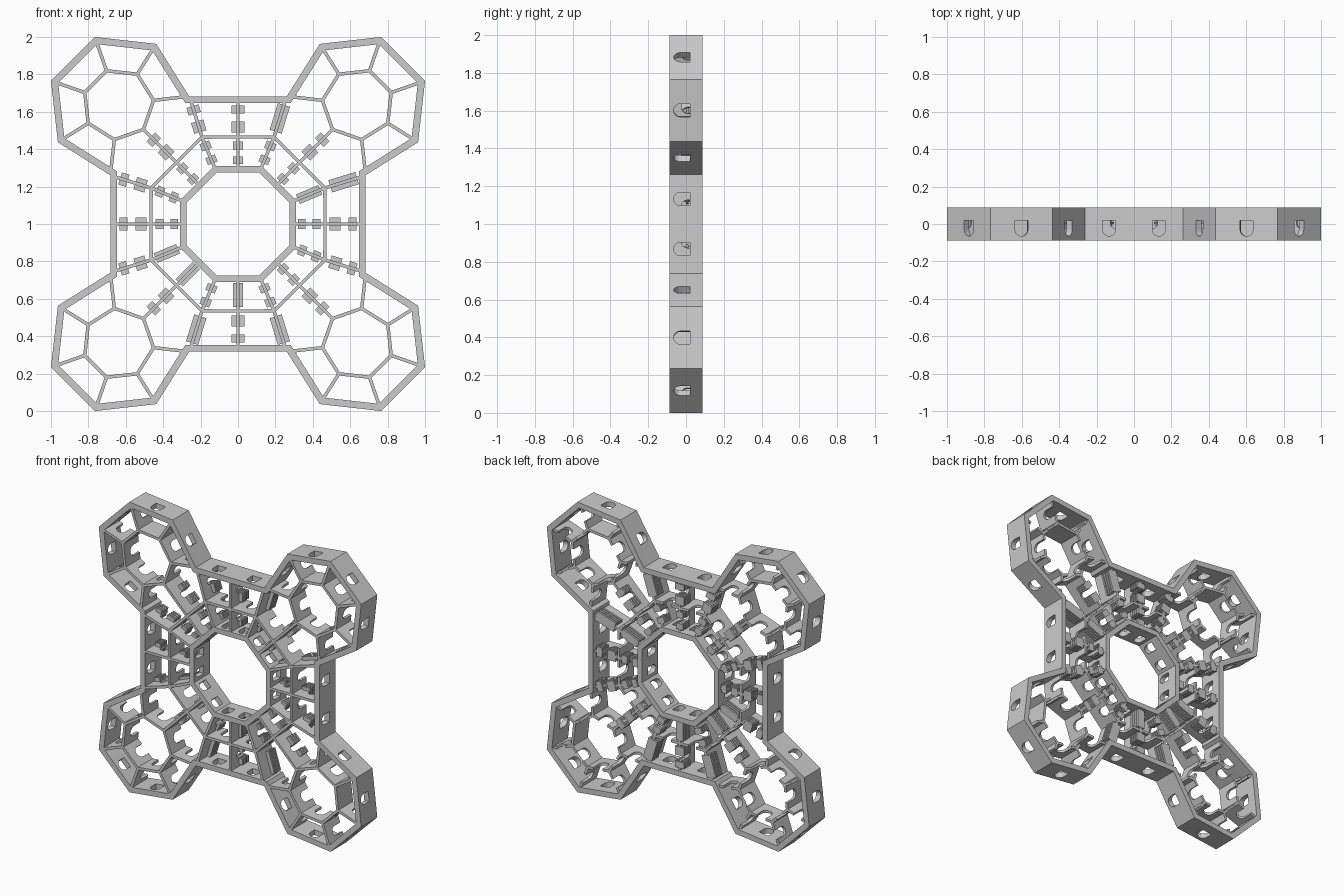
import bpy, bmesh
from math import sin, cos, pi, radians, sqrt
from mathutils import Vector

if "Cube" in bpy.data.objects:
    bpy.data.objects.remove(bpy.data.objects["Cube"])

FRONT, BACK = -0.0875, 0.0875        # frame depth
PART_BACK, NOTCH_FRONT = 0.07, -0.025  # partition back edge, notch bottom
HOLE_FRONT, HOLE_BACK = -0.065, 0.02
THIN = 0.018                         # partition thickness


def polar(r, deg, c=(0, 0)):
    return Vector((c[0] + r * cos(radians(deg)), c[1] + r * sin(radians(deg))))


def finish(bm, name):
    bmesh.ops.recalc_face_normals(bm, faces=bm.faces[:])
    me = bpy.data.meshes.new(name)
    bm.to_mesh(me)
    bm.free()
    ob = bpy.data.objects.new(name, me)
    bpy.context.collection.objects.link(ob)
    return ob


def prism(bm, p, q, profile, thick):
    """Extrude a (distance along p-q, y) profile across the wall thickness."""
    d = (q - p).normalized()
    n = Vector((-d.y, d.x)) * thick / 2
    sides = []
    for s in (-1, 1):
        loop = []
        for t, y in profile:
            v = p + d * t + n * s
            loop.append(bm.verts.new((v.x, y, v.y + 1)))
        sides.append(loop)
        bm.faces.new(loop)
    a, b = sides
    for i in range(len(a)):
        j = (i + 1) % len(a)
        bm.faces.new((a[i], a[j], b[j], b[i]))


def arch(m, w, y0, y1):
    """Open U profile: flat at the back, round towards the front."""
    arc = [(m + w * cos(a * pi / 8), y0 + w - w * sin(a * pi / 8)) for a in range(9)]
    return [(m + w, y1)] + arc + [(m - w, y1)]


def partition(bm, p, q, w=0.03):
    """Thin wall with a U notch open to the back."""
    L = (q - p).length
    notch = arch(L / 2, w, NOTCH_FRONT, PART_BACK) if w else []
    prism(bm, p, q, [(0, PART_BACK), (0, FRONT), (L, FRONT), (L, PART_BACK)] + notch, THIN)


def ring(bm, pts, t):
    """Full-depth closed wall, offset inwards by t with mitred corners."""
    n = len(pts)
    inner = []
    for i in range(n):
        d1 = (pts[i] - pts[i - 1]).normalized()
        d2 = (pts[(i + 1) % n] - pts[i]).normalized()
        n1, n2 = Vector((-d1.y, d1.x)), Vector((-d2.y, d2.x))
        inner.append(pts[i] + (n1 + n2) * t / (1 + n1.dot(n2)))
    loops = [[bm.verts.new((v.x, y, v.y + 1)) for v in ps]
             for ps, y in ((pts, FRONT), (pts, BACK), (inner, BACK), (inner, FRONT))]
    for k in range(4):
        a, b = loops[k], loops[(k + 1) % 4]
        for i in range(n):
            j = (i + 1) % n
            bm.faces.new((a[i], a[j], b[j], b[i]))


def pierced_ring(name, pts, t, w, holes):
    """Ring with arched holes; holes(length) gives offsets from each edge middle."""
    bm, cut = bmesh.new(), bmesh.new()
    ring(bm, pts, t)
    for i, p in enumerate(pts):
        q = pts[(i + 1) % len(pts)]
        d = (q - p).normalized()
        nrm = Vector((-d.y, d.x)) * t / 2
        L = (q - p).length
        for off in holes(L):
            prism(cut, p + nrm, q + nrm, arch(L / 2 + off, w, HOLE_FRONT, HOLE_BACK), t * 1.6)
    ob, cutter = finish(bm, name), finish(cut, name + "_cutter")
    cutter.hide_render = True
    mod = ob.modifiers.new("holes", 'BOOLEAN')
    mod.operation, mod.object, mod.solver = 'DIFFERENCE', cutter, 'EXACT'
    bpy.context.view_layer.objects.active = ob
    bpy.ops.object.modifier_apply(modifier=mod.name)
    bpy.data.objects.remove(cutter)


# Outer frame: four open heptagon lobes joined by straight sides
STEP = 360 / 7
LC, LR, LI = 0.64, 0.3815, 0.19
lobes = []
for q in range(4):
    dirn = 45 + 90 * q
    lobes.append((polar(LC * sqrt(2), dirn), dirn))
outline = [polar(LR, d + STEP * (j - 2.5), c) for c, d in lobes for j in range(6)]
pierced_ring("outer_frame", outline, 0.037, 0.035,
             lambda L: (-0.133, 0.133) if L > 0.45 else (0,))

# Central octagon wall
octagon = [polar(0.31 / cos(pi / 8), 22.5 + 45 * i) for i in range(8)]
pierced_ring("centre_octagon", octagon, 0.035, 0.028, lambda L: (-0.064, 0.064))

# Middle octagon partition ring, two notched halves per side
bm = bmesh.new()
for k in range(16):
    ends = [polar(0.503 if i % 2 else 0.465, 22.5 * i) for i in (k, k + 1)]
    partition(bm, *ends)
finish(bm, "middle_ring")

# Lobe cells: inner heptagon (a few walls solid) and spokes to the outer corners
SOLID = {(0, 3), (1, 1), (3, 3)}
bm = bmesh.new()
for i, (c, d) in enumerate(lobes):
    for j in range(7):
        a = d + STEP * (j - 2.5)
        partition(bm, polar(LI, a, c), polar(LI, a + STEP, c), 0 if (i, j) in SOLID else 0.035)
        if j < 6:
            partition(bm, polar(LI, a, c), polar(LR - 0.022, a, c))
finish(bm, "lobe_cells")

# Radial spokes with ribbed clips beside the notches
LONG_OUT, LONG_IN = {1, 3, 11, 13}, {1, 9, 10, 12}
RIBS = [(0.0 + 0.02 * i, 0.012 + 0.02 * i) for i in range(4)]
spokes, clips = bmesh.new(), bmesh.new()


def clip(p, q, centre, length, width):
    for y0, y1 in RIBS:
        t0, t1 = centre - length / 2, centre + length / 2
        prism(clips, p, q, [(t0, y0), (t1, y0), (t1, y1), (t0, y1)], width)


for k in range(16):
    ang = 22.5 * k
    odd = k % 2
    start = polar(0.32 if odd else 0.295, ang)
    mid = polar(0.503 if odd else 0.465, ang)
    if odd:
        end = min(outline, key=lambda v: (v - polar(0.735, ang)).length) * 0.975
    else:
        end = polar(LC * sqrt(2) - LI if k % 4 else 0.665, ang)
    for p, q, is_long, off, lens, width, long_len in (
            (start, mid, k in LONG_IN, 0.04, (0.04, 0.042), 0.055, 0.13),
            (mid, end, k in LONG_OUT, 0.047, (0.06, 0.042), 0.068, 0.15)):
        m = (q - p).length / 2
        partition(spokes, p, q, 0 if is_long else 0.021)
        if is_long:
            clip(p, q, m, long_len, width)
        else:
            clip(p, q, m - off, lens[0], width)
            clip(p, q, m + off, lens[1], width)
finish(spokes, "radial_spokes")
finish(clips, "spoke_clips")
